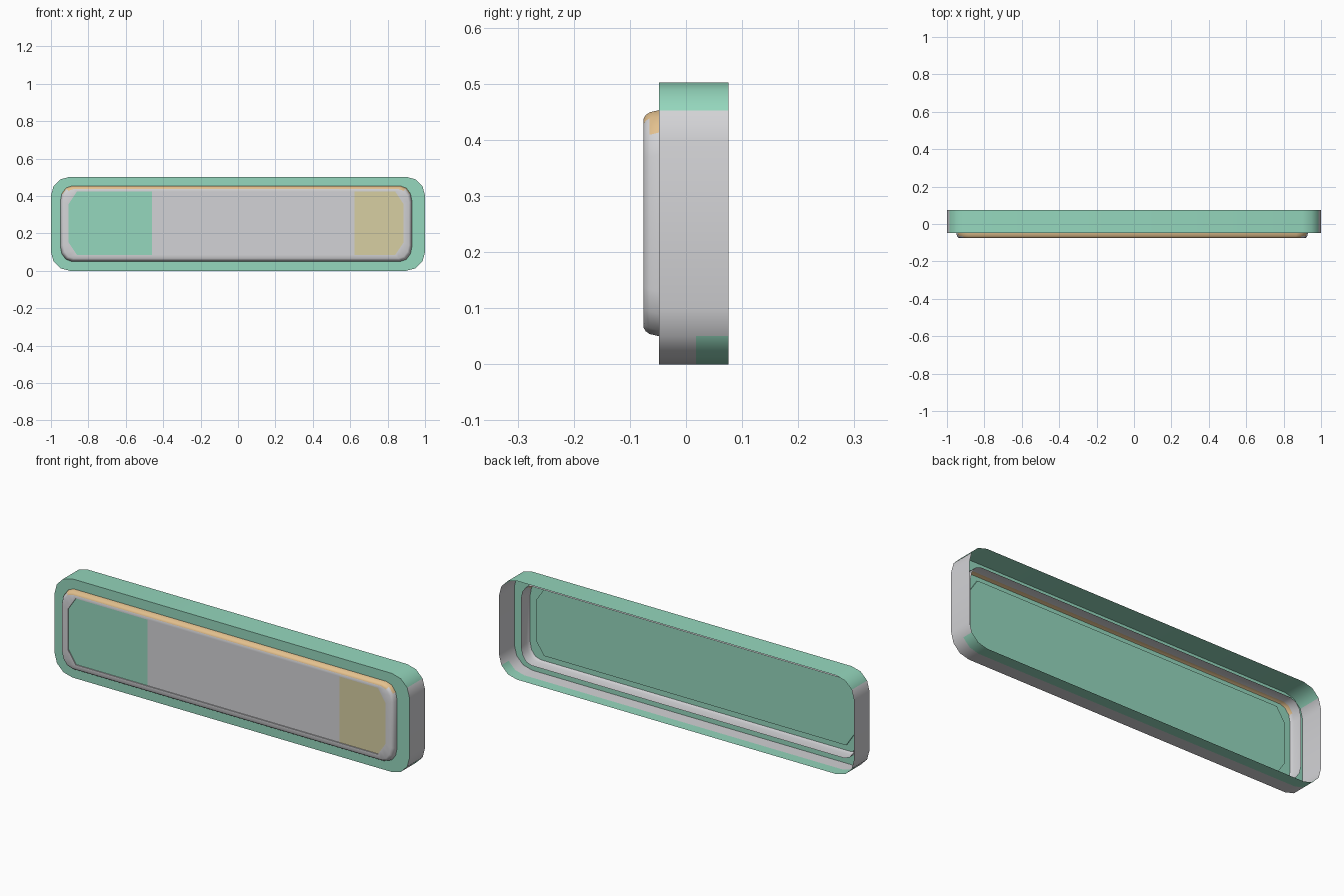
import bpy, bmesh, math

if "Cube" in bpy.data.objects:
    bpy.data.objects.remove(bpy.data.objects["Cube"])


def material(name, rgb):
    m = bpy.data.materials.new(name)
    m.diffuse_color = (*rgb, 1)
    m.use_nodes = True
    m.node_tree.nodes["Principled BSDF"].inputs["Base Color"].default_value = m.diffuse_color
    return m


MATS = [material("mint_green", (0.30, 0.68, 0.51)),
        material("light_grey", (0.65, 0.65, 0.67)),
        material("khaki", (0.68, 0.62, 0.36)),
        material("tan", (0.77, 0.53, 0.27))]
GREEN, GREY, KHAKI, TAN = range(4)
SEG = 3


def ring(bounds, y, rx, rz, inset=0.0, chamfer=False):
    """Rectangle outline in the xz plane with rounded or chamfered corners."""
    x0, x1, z0, z1 = bounds
    x0, x1, z0, z1 = x0 + inset, x1 - inset, z0 + inset, z1 - inset
    corners = [(x1 - rx, z1 - rz, 0), (x0 + rx, z1 - rz, 1),
               (x0 + rx, z0 + rz, 2), (x1 - rx, z0 + rz, 3)]
    pts = []
    for cx, cz, q in corners:
        for i in range(SEG + 1):
            t = i / SEG
            a0, a1 = q * math.pi / 2, (q + 1) * math.pi / 2
            if chamfer:
                c = math.cos(a0) * (1 - t) + math.cos(a1) * t
                s = math.sin(a0) * (1 - t) + math.sin(a1) * t
            else:
                a = a0 + (a1 - a0) * t
                c, s = math.cos(a), math.sin(a)
            pts.append((cx + rx * c, y, cz + rz * s))
    return pts


def loft(name, rings, colour, cap=False, cuts=()):
    """Skin a list of rings from back to front and colour faces by a rule."""
    bm = bmesh.new()
    loops = [[bm.verts.new(p) for p in r] for r in rings]
    for a, b in zip(loops, loops[1:]):
        n = len(a)
        for i in range(n):
            j = (i + 1) % n
            bm.faces.new((a[i], b[i], b[j], a[j]))
    if cap:
        bm.faces.new(loops[-1][::-1])
    for x in cuts:
        bmesh.ops.bisect_plane(bm, geom=bm.verts[:] + bm.edges[:] + bm.faces[:],
                               plane_co=(x, 0, 0), plane_no=(1, 0, 0))
    bm.normal_update()
    for f in bm.faces:
        # face the outside: forward, or away from the middle of the plate
        c = f.calc_center_median()
        out = (-f.normal.y if abs(f.normal.y) > 0.3
               else f.normal.x * c.x + f.normal.z * (c.z - 0.25))
        if out < 0 and len(rings) != 1 and "inner" not in name:
            f.normal_flip()
        f.material_index = colour(c)
    me = bpy.data.meshes.new(name)
    bm.to_mesh(me)
    bm.free()
    ob = bpy.data.objects.new(name, me)
    bpy.context.collection.objects.link(ob)
    for m in MATS:
        me.materials.append(m)
    bpy.ops.object.select_all(action='DESELECT')
    ob.select_set(True)
    bpy.context.view_layer.objects.active = ob
    bpy.ops.object.shade_smooth_by_angle(angle=math.radians(35))
    return ob


OUTER = (-1, 1, 0, 0.502)
BULGE = (-0.95, 0.93, 0.05, 0.453)
PANEL = (-0.905, 0.885, 0.085, 0.423)


# open-backed outer housing with its flat front border
def housing_colour(c):
    if c.y < -0.047 or c.z > 0.45:
        return GREEN
    return GREEN if c.z < 0.05 and c.y > 0.018 else GREY


loft("housing", [ring(OUTER, y, 0.1, 0.1) for y in (0.076, 0.018, -0.048)]
     + [ring(BULGE, -0.048, 0.06, 0.08)], housing_colour)


# rounded bezel that runs back into the housing and bulges out in front
def bezel_colour(c):
    return TAN if c.z > 0.425 and -0.0755 < c.y < -0.045 else GREY


loft("bezel", [ring(BULGE, 0.0, 0.06, 0.08), ring(BULGE, -0.048, 0.06, 0.08),
               ring(BULGE, -0.065, 0.06, 0.08, 0.004),
               ring(BULGE, -0.072, 0.058, 0.076, 0.009),
               ring(BULGE, -0.076, 0.056, 0.072, 0.016),
               ring(PANEL, -0.076, 0.044, 0.066, chamfer=True),
               ring(PANEL, -0.071, 0.044, 0.066, chamfer=True)], bezel_colour)


# recessed front panel in three colour fields
def panel_colour(c):
    return GREEN if c.x < -0.46 else KHAKI if c.x > 0.62 else GREY


loft("front_panel", [ring(PANEL, -0.071, 0.044, 0.066, chamfer=True)],
     panel_colour, cap=True, cuts=(-0.46, 0.622))

# green inner liner behind the panel, with a raised centre
loft("inner_liner", [ring(BULGE, -0.066, 0.058, 0.076, 0.006),
                     ring(PANEL, -0.066, 0.044, 0.066, chamfer=True),
                     ring(PANEL, -0.058, 0.044, 0.066, chamfer=True)],
     lambda c: GREEN, cap=True)
for f in bpy.data.objects["inner_liner"].data.polygons:
    f.flip() if f.normal.y < -0.3 else None
